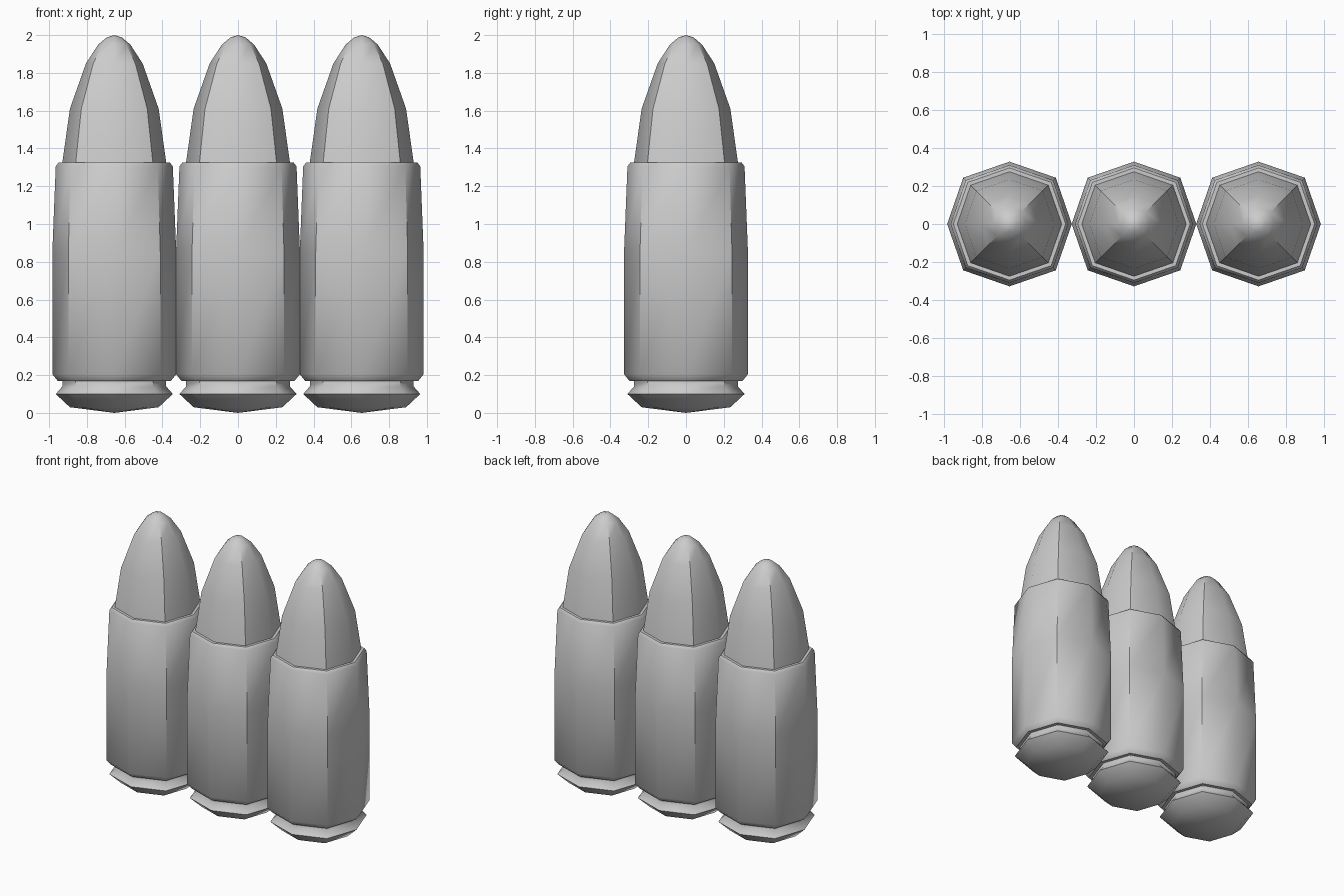
import bpy
import bmesh
import math

# Remove the default object
cube = bpy.data.objects.get("Cube")
if cube:
    bpy.data.objects.remove(cube, do_unlink=True)

# Single flat material
grey = bpy.data.materials.new("light_grey")
grey.use_nodes = True
GREY = (0.6, 0.6, 0.6, 1.0)
grey.diffuse_color = GREY
grey.node_tree.nodes["Principled BSDF"].inputs["Base Color"].default_value = GREY

SIDES = 8
SPACING = 0.655
DIAGONAL = 1.05  # diagonal corners sit slightly further out than axis corners

# Profiles as (radius, height); radius 0 makes a pole
CASE = [(0, 0.0), (0.235, 0.03), (0.31, 0.10), (0.275, 0.14), (0.275, 0.17),
        (0.30, 0.17), (0.328, 0.205), (0.328, 0.85), (0.31, 1.305),
        (0.295, 1.325), (0.275, 1.325)]
BULLET = [(0.275, 1.325), (0.235, 1.61), (0.15, 1.85), (0.085, 1.95),
          (0.04, 1.988), (0, 2.0)]


def ring(bm, radius, z):
    if radius == 0:
        return [bm.verts.new((0, 0, z))] * SIDES
    verts = []
    for i in range(SIDES):
        a = math.tau * i / SIDES
        r = radius * (DIAGONAL if i % 2 else 1)
        verts.append(bm.verts.new((r * math.cos(a), r * math.sin(a), z)))
    return verts


def lathe(name, profile):
    """Spin a profile into an eight-sided shell."""
    bm = bmesh.new()
    rings = [ring(bm, r, z) for r, z in profile]
    for low, high in zip(rings, rings[1:]):
        for i in range(SIDES):
            j = (i + 1) % SIDES
            corners = [low[i], low[j], high[j], high[i]]
            bm.faces.new(list(dict.fromkeys(corners)))
    bmesh.ops.recalc_face_normals(bm, faces=bm.faces)
    mesh = bpy.data.meshes.new(name)
    bm.to_mesh(mesh)
    bm.free()
    mesh.materials.append(grey)
    return mesh


# Three identical rounds in a row, each a case and a bullet
parts = {"case": lathe("case", CASE), "bullet": lathe("bullet", BULLET)}
for part, mesh in parts.items():
    for side, x in (("right", -SPACING), ("middle", 0), ("left", SPACING)):
        obj = bpy.data.objects.new(f"{side}_{part}", mesh)
        obj.location.x = x
        bpy.context.collection.objects.link(obj)
    # Smooth shading with sharp edges, shared by the linked copies
    bpy.ops.object.select_all(action="DESELECT")
    obj.select_set(True)
    bpy.context.view_layer.objects.active = obj
    bpy.ops.object.shade_smooth_by_angle(angle=math.radians(42))
